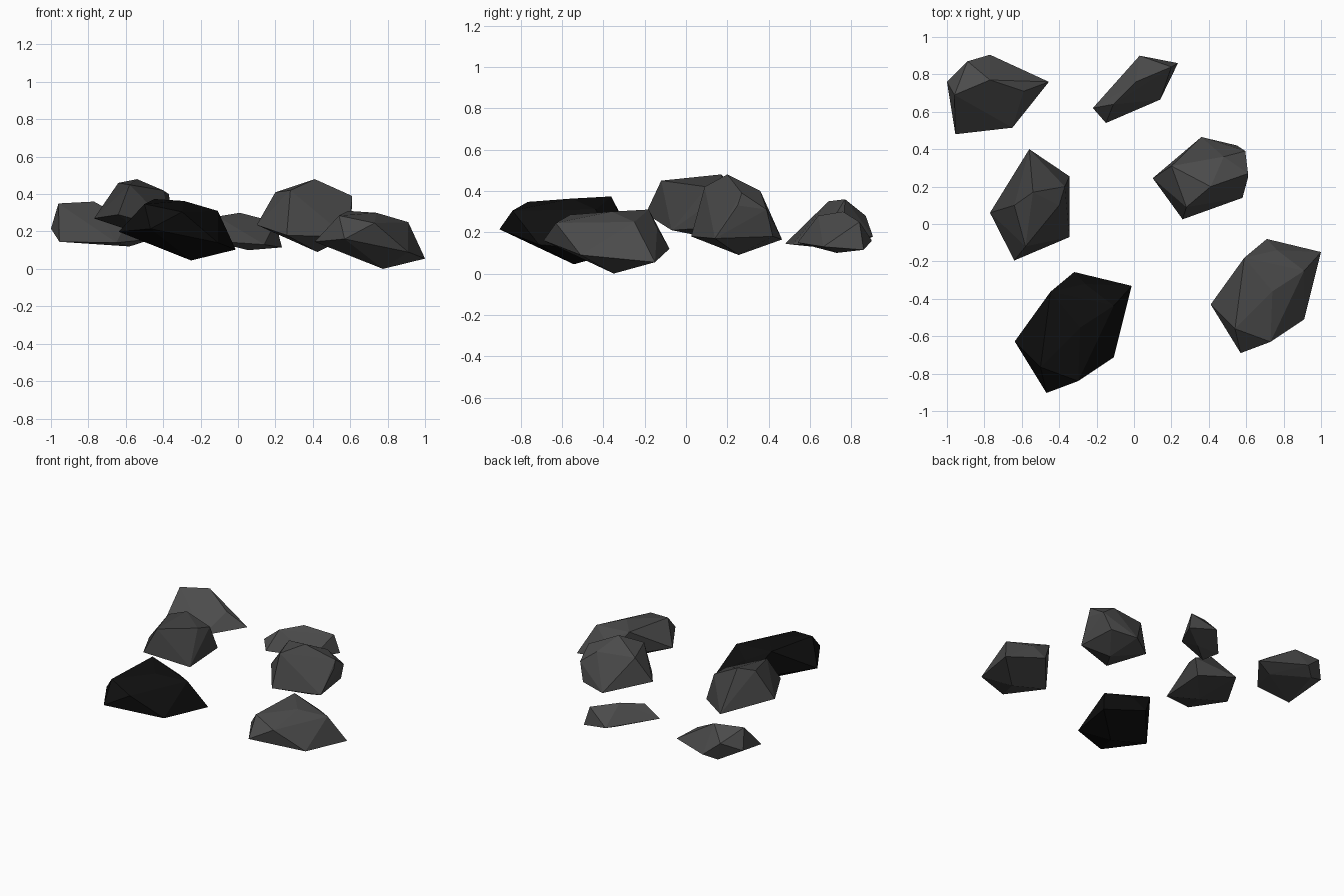
import bpy, bmesh

def material(name, v):
    m = bpy.data.materials.new(name)
    m.diffuse_color = (v, v, v, 1)
    return m

GREY = material("grey_stone", 0.07)
DARK = material("dark_stone", 0.05)
BLACK = material("black_stone", 0.005)

def rock(name, corners, mat=GREY):
    """Faceted stone: the convex hull of a few corner points."""
    bm = bmesh.new()
    for c in corners:
        bm.verts.new(c)
    bmesh.ops.convex_hull(bm, input=bm.verts)
    loose = [v for v in bm.verts if not v.link_faces]
    bmesh.ops.delete(bm, geom=loose, context='VERTS')
    bmesh.ops.recalc_face_normals(bm, faces=bm.faces)
    me = bpy.data.meshes.new(name)
    bm.to_mesh(me)
    bm.free()
    me.materials.append(mat)
    ob = bpy.data.objects.new(name, me)
    bpy.context.collection.objects.link(ob)
    return ob

# Large stone shape, used twice: front right and (bigger, black) front left
large = [(.41, -.43, .145), (.57, -.69, .16), (.73, -.63, .245), (.91, -.51, .09),
         (.54, -.56, .285), (.59, -.18, .31), (.74, -.36, .30), (.765, -.14, .22),
         (.91, -.25, .25), (.71, -.08, .12), (1.0, -.15, .055), (.775, -.35, 0)]
rock("front_right_rock", large)
k = 1.06
rock("front_left_rock",
     [((x - .705) * k - .325, (y + .385) * k - .58, z * k + .045) for x, y, z in large], BLACK)

# Middle pair
rock("middle_right_rock",
     [(.10, .245, .235), (.36, .465, .165), (.55, .42, .18), (.595, .39, .31),
      (.61, .27, .39), (.61, .25, .33), (.58, .14, .17), (.26, .025, .18),
      (.20, .31, .41), (.28, .09, .42), (.41, .20, .48), (.48, .36, .40),
      (.425, .255, .09)])
rock("middle_left_rock",
     [(-.77, .06, .27), (-.56, .40, .23), (-.345, .255, .23), (-.37, .20, .40),
      (-.345, -.07, .21), (-.64, -.195, .29), (-.58, -.12, .45), (-.64, .10, .46),
      (-.54, .17, .48), (-.40, .10, .42), (-.50, .08, .18)], DARK)

# Rear pair
rock("rear_left_rock",
     [(-1.0, .76, .215), (-.89, .87, .28), (-.77, .905, .18), (-.455, .76, .16),
      (-.65, .515, .14), (-.955, .48, .145), (-.96, .69, .35), (-.77, .77, .36),
      (-.59, .71, .26), (-.58, .72, .12), (-.85, .84, .14)])
rock("rear_centre_rock",
     [(-.22, .62, .19), (-.15, .54, .15), (.14, .665, .13), (.235, .86, .115),
      (.03, .90, .16), (-.11, .64, .28), (.01, .76, .30), (.20, .84, .25),
      (.055, .73, .10)])
